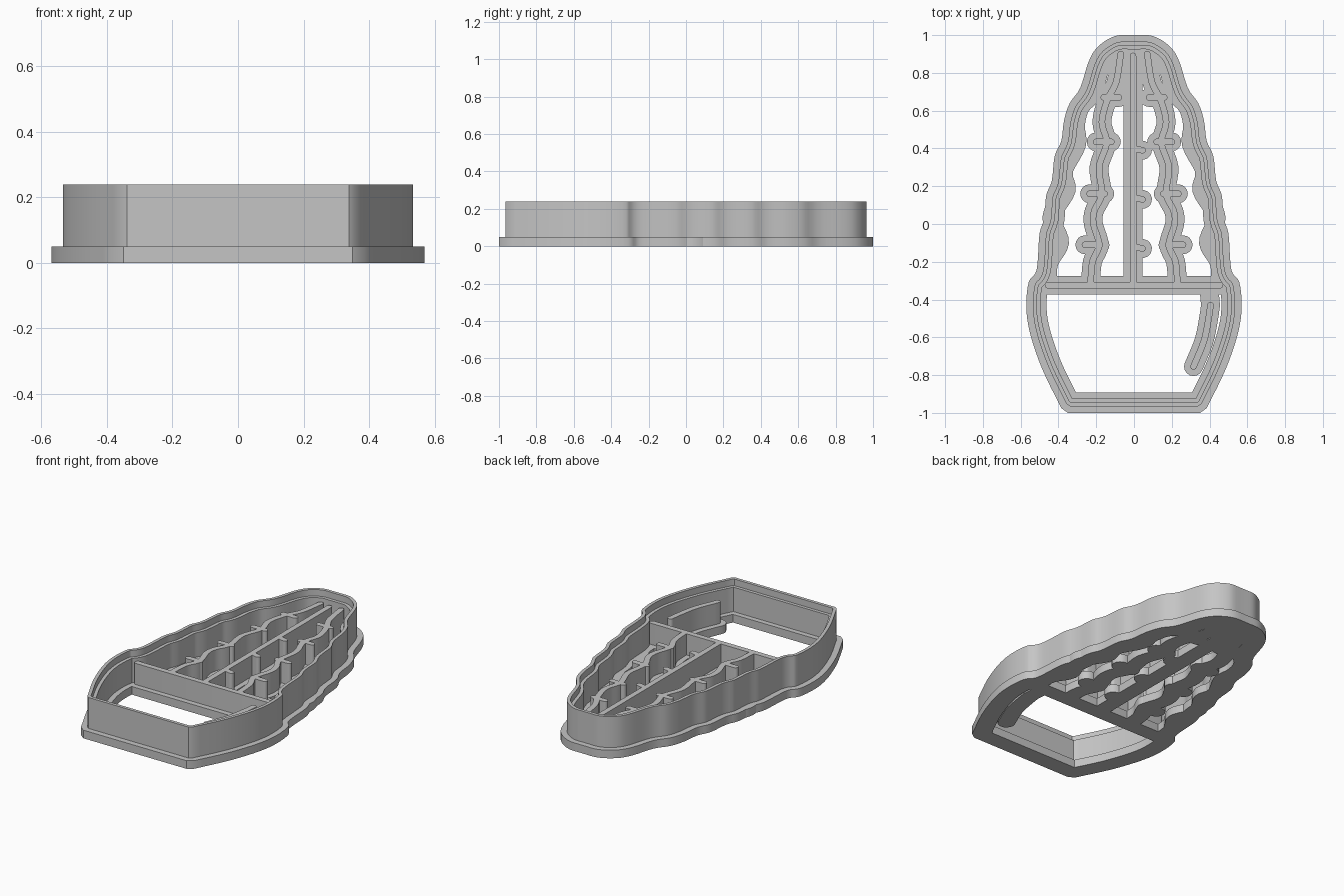
import bpy, bmesh, math
from mathutils import Vector

if "Cube" in bpy.data.objects:
    bpy.data.objects.remove(bpy.data.objects["Cube"])

grey = bpy.data.materials.new("light grey plastic")
grey.use_nodes = True
COLOR = (0.56, 0.56, 0.56, 1)
grey.diffuse_color = COLOR
grey.node_tree.nodes["Principled BSDF"].inputs["Base Color"].default_value = COLOR

BASE_H, RIB_H, STEP_H, BLADE_H = 0.05, 0.18, 0.20, 0.24
FLANGE, WALL = 0.05, 0.017  # half widths of base strip and raised rib


def smooth(points, steps=5):
    """Rounded path through the points (Catmull-Rom)."""
    p = [Vector(q) for q in points]
    p = [2 * p[0] - p[1]] + p + [2 * p[-1] - p[-2]]
    out = []
    for a, b, c, d in zip(p, p[1:], p[2:], p[3:]):
        for i in range(steps):
            t = i / steps
            out.append(0.5 * (2 * b + (c - a) * t + (2 * a - 5 * b + 4 * c - d) * t * t
                              + (3 * b - a - 3 * c + d) * t ** 3))
    return out + [p[-2]]


def offset(path, dist, closed=False):
    """Path moved to its left with mitred corners."""
    out, n = [], len(path)
    for i, p in enumerate(path):
        before = path[i - 1] if closed or i else None
        after = path[(i + 1) % n] if closed or i < n - 1 else None
        d1 = (p - before).normalized() if before is not None else None
        d2 = (after - p).normalized() if after is not None else d1
        d1 = d1 if d1 is not None else d2
        n1, n2 = Vector((-d1.y, d1.x)), Vector((-d2.y, d2.x))
        mid = (n1 + n2).normalized()
        out.append(p + mid * dist / max(0.5, mid.dot(n1)))
    return out


def mirror(points):
    return [Vector((-p[0], p[1])) for p in points]


def finish(name, bm):
    bmesh.ops.recalc_face_normals(bm, faces=bm.faces)
    mesh = bpy.data.meshes.new(name)
    bm.to_mesh(mesh)
    bm.free()
    mesh.materials.append(grey)
    obj = bpy.data.objects.new(name, mesh)
    bpy.context.collection.objects.link(obj)
    bpy.ops.object.select_all(action="DESELECT")
    obj.select_set(True)
    bpy.context.view_layer.objects.active = obj
    bpy.ops.object.shade_smooth_by_angle(angle=math.radians(35))
    return obj


def add_strip(bm, path, half, z0, z1):
    """Upright strip with round ends along an open path."""
    def cap(centre, direction):
        start = math.atan2(direction.y, direction.x) - math.pi / 2
        return [centre + half * Vector((math.cos(start + k * math.pi / 8),
                                        math.sin(start + k * math.pi / 8))) for k in range(1, 8)]
    outline = (offset(path, -half) + cap(path[-1], path[-1] - path[-2])
               + offset(path, half)[::-1] + cap(path[0], path[0] - path[1]))
    low = [bm.verts.new((*p, z0)) for p in outline]
    high = [bm.verts.new((*p, z1)) for p in outline]
    bm.faces.new(low[::-1])
    bm.faces.new(high)
    for i in range(len(low)):
        j = (i + 1) % len(low)
        bm.faces.new((low[i], low[j], high[j], high[i]))


def rib(name, paths, raised=True):
    bm = bmesh.new()
    for path in paths:
        add_strip(bm, path, FLANGE, 0, BASE_H)
        if raised:
            add_strip(bm, path, WALL, BASE_H - 0.01, RIB_H)
    return finish(name, bm)


# Outer cutter: stepped section swept around the plant and pot outline
half_outline = smooth([
    (0, 1), (0.10, 0.995), (0.19, 0.94), (0.24, 0.86), (0.285, 0.72), (0.34, 0.64),
    (0.37, 0.55), (0.385, 0.44), (0.42, 0.36), (0.435, 0.23), (0.465, 0.15),
    (0.475, 0.03), (0.50, -0.05), (0.51, -0.2), (0.522, -0.26), (0.558, -0.31),
    (0.57, -0.44), (0.55, -0.58), (0.485, -0.77), (0.385, -0.975)], 4)
half_outline.append(Vector((0.35, -1)))
outline = mirror(half_outline) + half_outline[:0:-1]
section = [(0, 0), (0, BASE_H), (0.035, BASE_H), (0.035, BLADE_H), (0.055, BLADE_H),
           (0.055, STEP_H), (0.075, STEP_H), (0.075, BASE_H), (0.107, BASE_H), (0.107, 0)]
bm = bmesh.new()
rings = [[bm.verts.new((*p, z)) for p in offset(outline, inset, True)] for inset, z in section]
for a, b in zip(rings, rings[1:] + rings[:1]):
    for i in range(len(a)):
        j = (i + 1) % len(a)
        bm.faces.new((a[i], a[j], b[j], b[i]))
finish("outer_cutter", bm)

# Scalloped ledges inside the plant outline
ledge = smooth([(0.46, -0.30), (0.45, -0.2), (0.395, -0.1), (0.43, 0), (0.425, 0.07),
                (0.36, 0.18), (0.375, 0.28), (0.305, 0.42), (0.31, 0.52), (0.285, 0.62),
                (0.215, 0.70), (0.18, 0.82), (0.1, 0.88), (0, 0.89)])
rib("left_ledge", [ledge], raised=False)
rib("right_ledge", [mirror(ledge)], raised=False)

# Wavy side ribs with small spine nubs
side = smooth([(0.23, -0.31), (0.22, -0.2), (0.185, -0.11), (0.215, 0), (0.21, 0.07),
               (0.17, 0.16), (0.185, 0.3), (0.145, 0.43), (0.17, 0.54), (0.14, 0.66),
               (0.095, 0.75), (0.07, 0.9)])
nubs = [[Vector((x - 0.08, y)), Vector((x, y))]
        for x, y in ((0.26, -0.11), (0.235, 0.16), (0.2, 0.435), (0.16, 0.67))]
rib("left_side_rib", [side] + nubs)
rib("right_side_rib", [mirror(p) for p in [side] + nubs])

# Centre rib with its nubs on one side
centre = [Vector((-0.005, -0.31)), Vector((-0.005, 0.3)), Vector((-0.005, 0.89))]
centre_nubs = [[Vector((0, y)), Vector((0.045, y - 0.01))] for y in (0.4, 0.14, -0.12)]
rib("centre_rib", [centre] + centre_nubs)

# Pot rim across the width
rib("pot_rim", [[Vector((-0.455, -0.324)), Vector((0.455, -0.324))]])

# Curved accent inside the pot, with its wider base
accent = smooth([(0.405, -0.43), (0.395, -0.5), (0.37, -0.62), (0.315, -0.755)])
rib("pot_accent_base", [[Vector((0.397, -0.34))] + accent], raised=False)
bm = bmesh.new()
add_strip(bm, accent, WALL, BASE_H - 0.01, RIB_H)
finish("pot_accent", bm)
